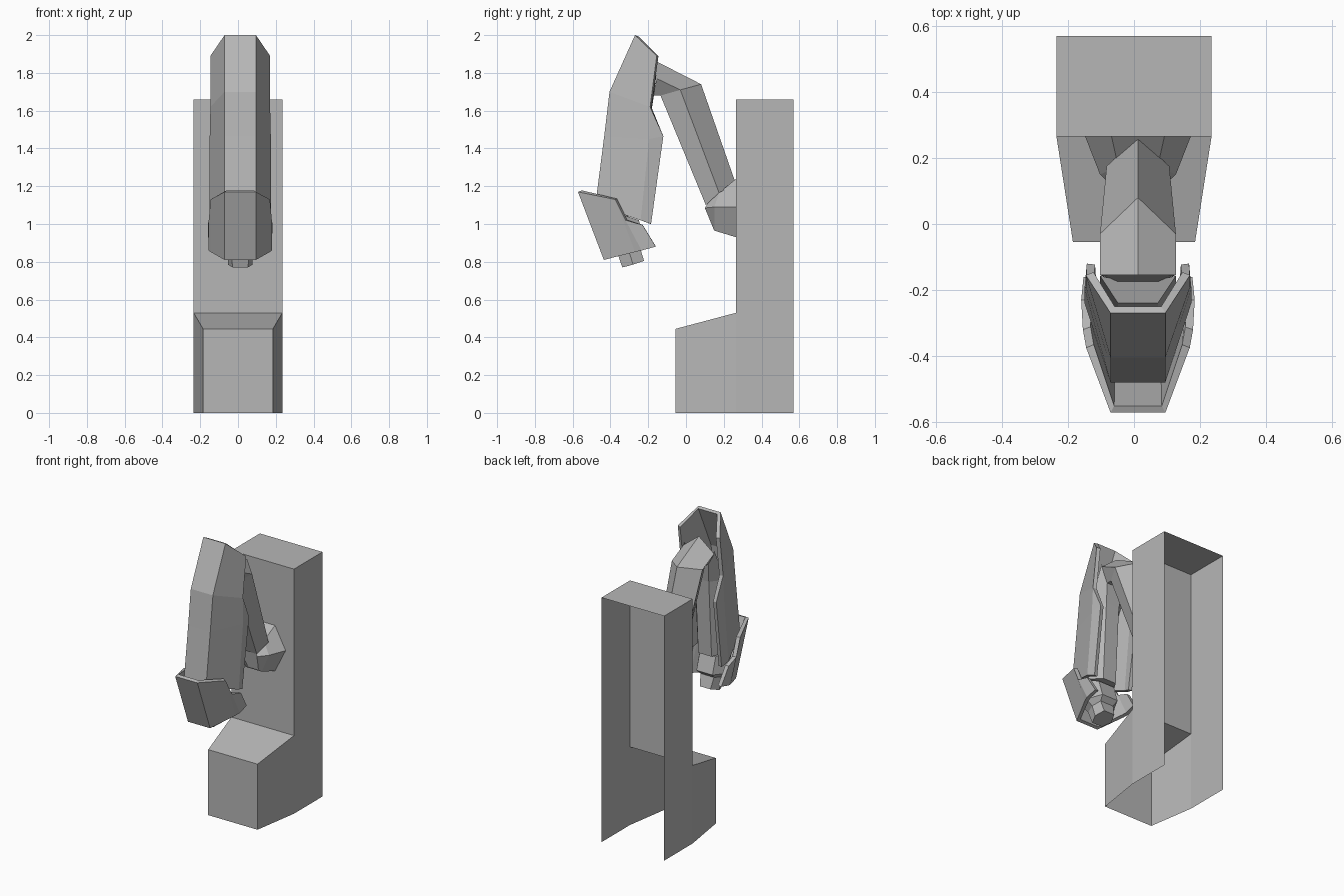
import bpy, bmesh

if "Cube" in bpy.data.objects:
    bpy.data.objects.remove(bpy.data.objects["Cube"])

CX = 0.012  # the arm sits slightly off the stand's centre line

grey = bpy.data.materials.new("mid_grey")
grey.diffuse_color = (0.47, 0.47, 0.47, 1)
grey.use_nodes = True
grey.node_tree.nodes["Principled BSDF"].inputs["Base Color"].default_value = grey.diffuse_color


def make(name, verts, faces, recalc=True, thickness=0):
    me = bpy.data.meshes.new(name)
    me.from_pydata(verts, [], faces)
    me.materials.append(grey)
    bm = bmesh.new()
    bm.from_mesh(me)
    bmesh.ops.remove_doubles(bm, verts=bm.verts, dist=0.0005)
    if recalc:
        bmesh.ops.recalc_face_normals(bm, faces=bm.faces)
    bm.to_mesh(me)
    bm.free()
    ob = bpy.data.objects.new(name, me)
    bpy.context.collection.objects.link(ob)
    if thickness:
        mod = ob.modifiers.new("thickness", 'SOLIDIFY')
        mod.thickness = thickness
        mod.offset = -1
    return ob


def mirror_row(half):
    """Half section (x >= 0) plus its mirror, running from +x side back round."""
    left = [(-x, y, z) for x, y, z in reversed(half) if x > 0]
    return [(x + CX, y, z) for x, y, z in half + left]


def loft(name, halves):
    """Closed solid through mirrored half sections."""
    rings = [mirror_row(h) for h in halves]
    n = len(rings[0])
    faces = [(r*n + i, r*n + (i+1) % n, (r+1)*n + (i+1) % n, (r+1)*n + i)
             for r in range(len(rings)-1) for i in range(n)]
    faces += [tuple(range(n)), tuple(range((len(rings)-1)*n, len(rings)*n))]
    return make(name, sum(rings, []), faces)


def plate(name, halves, thickness=0.025):
    """Open wrap-around armour; each half row runs from the front outward."""
    rows = [[(CX - x, y, z) for x, y, z in reversed(h)] +
            [(CX + x, y, z) for x, y, z in h] for h in halves]
    n = len(rows[0])
    faces = [(r*n + c, (r+1)*n + c, (r+1)*n + c+1, r*n + c+1)
             for r in range(len(rows)-1) for c in range(n-1)]
    return make(name, sum(rows, []), faces, False, thickness)


# Stand: tall column with a low tapered step, open at back and bottom
side = [(.235, .57, 1.66), (.235, .265, 1.66), (.235, .265, .53),
        (.185, -.055, .445), (.185, -.055, 0), (.235, .265, 0), (.235, .57, 0)]
verts = side + [(-x, y, z) for x, y, z in side]
faces = [(i, i+7, i+8, i+1) for i in range(4)]
for o in (0, 7):
    faces += [(o, o+1, o+2, o+5, o+6), (o+2, o+3, o+4, o+5)]
make("stand", verts, faces)

# Faceted shoulder dome on the column
loft("shoulder", [
    [(.08, .265, 1.24), (.16, .265, 1.09), (.08, .265, .93)],
    [(.06, .175, 1.165), (.115, .15, 1.09), (.06, .15, .965)],
    [(.04, .12, 1.115), (.06, .10, 1.085), (.04, .145, .975)]])

# Ridged upper arm, bent over at the elbow
loft("upper_arm", [
    [(0, .265, 1.21), (.095, .175, 1.165), (.055, .105, 1.10)],
    [(0, .08, 1.74), (.115, -.03, 1.71), (.06, -.135, 1.68)],
    [(0, -.155, 1.86), (.115, -.155, 1.77), (.06, -.175, 1.68)]])

# Inner forearm hidden inside the armour, sloping steeply off the elbow
loft("inner_forearm", [
    [(.06, -.24, 1.66), (.115, -.157, 1.79), (.06, -.17, 1.68)],
    [(.06, -.34, 1.45), (.115, -.27, 1.55), (.05, -.19, 1.55)],
    [(.06, -.40, 1.05), (.10, -.30, 1.04), (.05, -.22, 1.03)]])

# Hand inside the cuff, with its tip showing below
loft("hand", [
    [(.06, -.43, 1.05), (.11, -.34, 1.05), (.06, -.25, 1.02)],
    [(.06, -.40, .90), (.11, -.31, .90), (.06, -.215, .91)],
    [(.05, -.365, .85), (.068, -.305, .865), (.05, -.245, .88)],
    [(.04, -.337, .77), (.065, -.28, .785), (.04, -.222, .805)]])

# Forearm armour with flared rear wings
plate("forearm_armour", [
    [(.083, -.27, 2.0), (.158, -.155, 1.89), (.158, -.155, 1.89)],
    [(.083, -.405, 1.70), (.158, -.19, 1.62), (.158, -.19, 1.62)],
    [(.083, -.433, 1.465), (.162, -.195, 1.45), (.155, -.12, 1.465)],
    [(.083, -.48, 1.10), (.162, -.24, 1.02), (.150, -.185, 1.0)]])

# Tilted cuff over the hand
plate("hand_armour", [
    [(.083, -.572, 1.17), (.157, -.375, 1.13), (.167, -.32, 1.02), (.172, -.23, .995)],
    [(.083, -.435, .81), (.157, -.27, .852), (.167, -.235, .86), (.165, -.16, .88)]])
